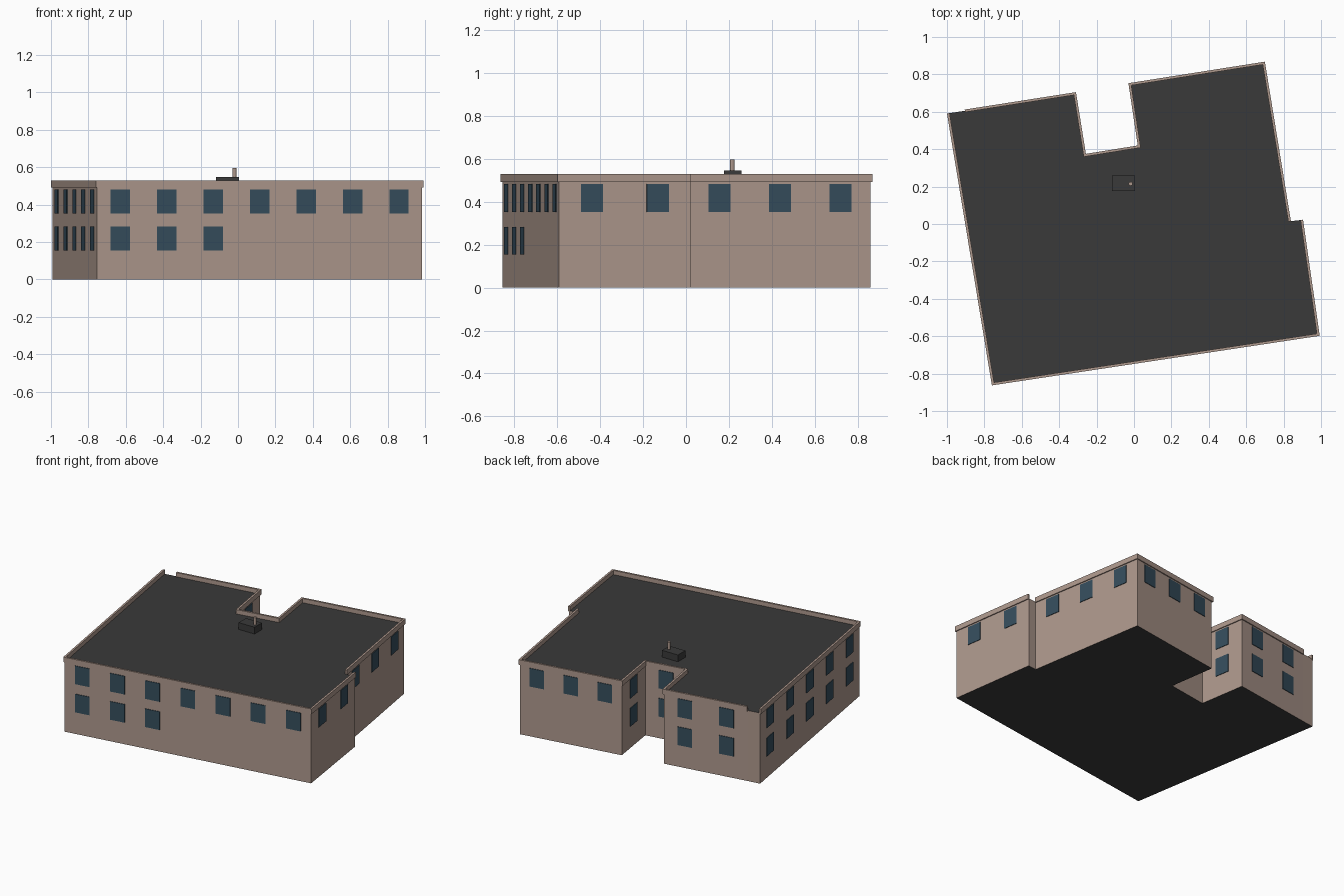
import bpy, bmesh, math
from mathutils import Vector, Matrix

if "Cube" in bpy.data.objects:
    bpy.data.objects.remove(bpy.data.objects["Cube"])

ROOF_Z, PAR_LO, PAR_HI = 0.498, 0.492, 0.528
ROWS = {"upper": 0.417, "lower": 0.218}      # window centre heights
WIN_W, WIN_H = 0.104, 0.129


def material(name, rgb):
    m = bpy.data.materials.new(name)
    m.diffuse_color = (*rgb, 1)
    m.use_nodes = True
    m.node_tree.nodes["Principled BSDF"].inputs["Base Color"].default_value = m.diffuse_color
    return m


wall_mat = material("tan wall", (0.42, 0.315, 0.265))
roof_mat = material("dark roof", (0.042, 0.042, 0.042))
glass_mat = material("blue glass", (0.036, 0.075, 0.108))


def make_object(name, bm, *mats):
    bmesh.ops.recalc_face_normals(bm, faces=bm.faces)
    me = bpy.data.meshes.new(name)
    bm.to_mesh(me)
    bm.free()
    for m in mats:
        me.materials.append(m)
    ob = bpy.data.objects.new(name, me)
    bpy.context.collection.objects.link(ob)
    return ob


def add_box(bm, centre, size, angle=0.0):
    mat = (Matrix.Translation(centre) @ Matrix.Rotation(angle, 4, 'Z')
           @ Matrix.Diagonal((*size, 1)))
    bmesh.ops.create_cube(bm, size=1, matrix=mat)


# Wall footprint, counter-clockwise from the front left corner
plan = [Vector(p) for p in (
    (-0.754, -0.855), (0.985, -0.592), (0.897, 0.022), (0.832, 0.014),
    (0.694, 0.860), (-0.022, 0.747), (0.028, 0.414), (-0.263, 0.367),
    (-0.316, 0.697), (-0.904, 0.605), (-0.993, 0.592))]

# Body: extruded footprint, horizontal faces in roof colour
bm = bmesh.new()
base = bm.faces.new([bm.verts.new((p.x, p.y, 0)) for p in plan])
top = bmesh.ops.extrude_face_region(bm, geom=[base], use_keep_orig=True)
bmesh.ops.translate(bm, vec=(0, 0, ROOF_Z),
                    verts=[v for v in top["geom"] if isinstance(v, bmesh.types.BMVert)])
bm.normal_update()
for f in bm.faces:
    f.material_index = 1 if abs(f.normal.z) > 0.5 else 0
make_object("building_body", bm, wall_mat, roof_mat)


# Parapet: mitred rectangular strip along a run of corners
def outward(a, b):
    d = (b - a).normalized()
    return Vector((d.y, -d.x))


def parapet(name, run, half=0.007):
    bm = bmesh.new()
    rings = []
    for i, p in enumerate(run):
        n1 = outward(run[max(i - 1, 0)], run[max(i, 1)])
        last = len(run) - 1
        n2 = outward(run[min(i, last - 1)], run[min(i + 1, last)])
        off = (n1 + n2) / (1 + n1.dot(n2)) * half
        o, q = p + off, p - off
        rings.append([bm.verts.new((v.x, v.y, z)) for v, z in
                      ((o, PAR_LO), (o, PAR_HI), (q, PAR_HI), (q, PAR_LO))])
    for r, s in zip(rings, rings[1:]):
        for k in range(4):
            j = (k + 1) % 4
            bm.faces.new((r[k], s[k], s[j], r[j]))
    bm.faces.new(rings[0])
    bm.faces.new(rings[-1])
    make_object(name, bm, wall_mat)


# The two short walls carry no parapet
parapet("parapet_front", [plan[10], plan[0], plan[1], plan[2]])
parapet("parapet_back", plan[3:10])

# Windows: (wall index, bays, how many bays also have a lower window)
layout = {"front": (0, 7, 3), "right_front": (1, 2, 0), "right_back": (3, 3, 0),
          "back_right": (4, 3, 0), "court_right": (5, 1, 1), "court_back": (6, 1, 1),
          "court_left": (7, 1, 1), "back_left": (8, 2, 2), "left": (10, 5, 5)}
for name, (i, bays, lower) in layout.items():
    a, b = plan[i], plan[(i + 1) % len(plan)]
    d = b - a
    bm = bmesh.new()
    for row, count in (("upper", bays), ("lower", lower)):
        for k in range(count):
            c = a + d * ((k + 0.5) / bays) + outward(a, b) * 0.001
            add_box(bm, (c.x, c.y, ROWS[row]), (WIN_W, 0.006, WIN_H),
                    math.atan2(d.y, d.x))
    make_object("windows_" + name, bm, glass_mat)

# Roof unit and vent pipe
bm = bmesh.new()
add_box(bm, (-0.056, 0.217, 0.521), (0.124, 0.082, 0.05))
make_object("roof_unit", bm, roof_mat)
bm = bmesh.new()
bmesh.ops.create_cone(bm, cap_ends=True, segments=12, radius1=0.011, radius2=0.011,
                      depth=0.055, matrix=Matrix.Translation((-0.018, 0.215, 0.569)))
make_object("vent_pipe", bm, wall_mat)
